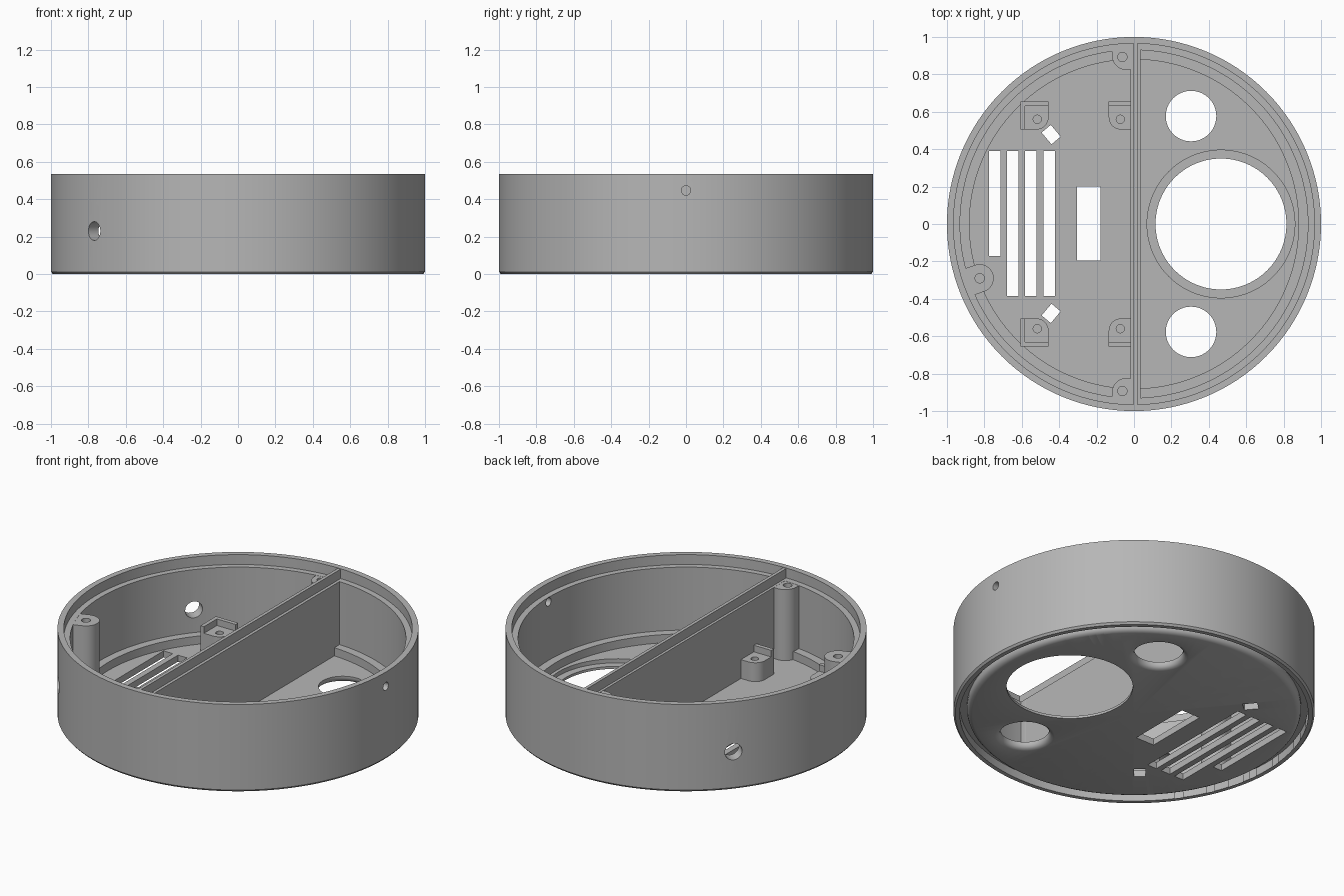
import bpy, bmesh, math
from mathutils import Matrix, Vector

cube = bpy.data.objects.get("Cube")
if cube:
    bpy.data.objects.remove(cube)

grey = bpy.data.materials.new("plain grey")
grey.use_nodes = True
grey.diffuse_color = (0.47, 0.47, 0.47, 1)
grey.node_tree.nodes["Principled BSDF"].inputs["Base Color"].default_value = (0.47, 0.47, 0.47, 1)

HEIGHT, LEDGE, FLOOR = 0.535, 0.475, 0.04


def make(name, bm):
    bmesh.ops.remove_doubles(bm, verts=bm.verts, dist=1e-5)
    bmesh.ops.recalc_face_normals(bm, faces=bm.faces)
    mesh = bpy.data.meshes.new(name)
    bm.to_mesh(mesh)
    bm.free()
    mesh.materials.append(grey)
    obj = bpy.data.objects.new(name, mesh)
    bpy.context.collection.objects.link(obj)
    return obj


def lathe(name, profile, closed, steps=128, centre=(0, 0)):
    """Turn an (r, z) profile around a vertical axis."""
    bm = bmesh.new()
    vs = [bm.verts.new((r, 0, z)) for r, z in profile]
    es = [bm.edges.new(pair) for pair in zip(vs, vs[1:])]
    if closed:
        es.append(bm.edges.new((vs[-1], vs[0])))
    bmesh.ops.spin(bm, geom=vs + es, cent=(0, 0, 0), axis=(0, 0, 1),
                   angle=math.tau, steps=steps)
    bmesh.ops.translate(bm, verts=bm.verts, vec=(*centre, 0))
    return make(name, bm)


def prism(name, points, z0, z1):
    bm = bmesh.new()
    face = bm.faces.new([bm.verts.new((x, y, z0)) for x, y in points])
    new = bmesh.ops.extrude_face_region(bm, geom=[face])["geom"]
    bmesh.ops.translate(bm, vec=(0, 0, z1 - z0),
                        verts=[g for g in new if isinstance(g, bmesh.types.BMVert)])
    return make(name, bm)


def box(name, x0, x1, y0, y1, z0, z1):
    return prism(name, [(x0, y0), (x1, y0), (x1, y1), (x0, y1)], z0, z1)


def arc(cx, cy, r, a0, a1, n=12):
    angles = [math.radians(a0 + (a1 - a0) * i / n) for i in range(n + 1)]
    return [(cx + r * math.cos(a), cy + r * math.sin(a)) for a in angles]


def rod(name, centre, direction, r, length):
    bm = bmesh.new()
    turn = Vector(direction).to_track_quat("Z", "Y").to_matrix().to_4x4()
    bmesh.ops.create_cone(bm, cap_ends=True, segments=32, radius1=r, radius2=r,
                          depth=length, matrix=Matrix.Translation(centre) @ turn)
    return make(name, bm)


def combine(target, tool, operation="DIFFERENCE", keep=False):
    mod = target.modifiers.new("cut", "BOOLEAN")
    mod.operation, mod.solver, mod.object = operation, "EXACT", tool
    bpy.context.view_layer.objects.active = target
    bpy.ops.object.modifier_apply(modifier=mod.name)
    if not keep:
        bpy.data.objects.remove(tool)


def shade(obj):
    bpy.ops.object.select_all(action="DESELECT")
    obj.select_set(True)
    bpy.context.view_layer.objects.active = obj
    bpy.ops.object.shade_smooth_by_angle(angle=math.radians(30))


# Round shell with lid ledge and low inner step
shell = lathe("round_shell", [
    (0, 0), (0.99, 0), (1, 0.012), (1, HEIGHT), (0.965, HEIGHT), (0.965, LEDGE),
    (0.93, LEDGE), (0.93, 0.09), (0.88, 0.09), (0.88, FLOOR), (0, FLOOR)], False)

# Ring groove under the base, with a rounded floor edge
groove = lathe("groove_cutter", [
    (0.895, -0.05), (0.895, 0), (0.91, 0.006), (0.92, 0.016), (0.925, 0.03),
    (0.925, 0.05), (0.965, 0.05), (0.965, -0.05)], True)
groove.hide_render = True
combine(shell, groove, keep=True)

# Large opening with a shallow seat, and two rounded openings
combine(shell, lathe("large_opening", [
    (0, -0.1), (0.35, -0.1), (0.35, 0.015), (0.395, 0.015), (0.395, 0.07), (0, 0.07)],
    False, 96, (0.465, 0)))
for s in (1, -1):
    combine(shell, lathe("small_opening", [
        (0, -0.05), (0.165, -0.05), (0.165, 0), (0.15, 0.005), (0.14, 0.014),
        (0.135, 0.028), (0.135, 0.1), (0, 0.1)], False, 64, (0.305, 0.577 * s)))

# Vent slots, window and slanted slits in the floor
for i, low in enumerate((-0.17, -0.385, -0.385, -0.385)):
    x = -0.745 + 0.097 * i
    combine(shell, box("slot", x - 0.031, x + 0.031, low, 0.39, -0.1, 0.07))
combine(shell, box("window", -0.305, -0.18, -0.195, 0.2, -0.1, 0.07))
for s in (1, -1):
    turn = Matrix.Rotation(math.radians(-50 * s), 2)
    corners = [turn @ Vector(c) + Vector((-0.443, 0.478 * s))
               for c in ((-0.041, -0.032), (0.041, -0.032), (0.041, 0.032), (-0.041, 0.032))]
    combine(shell, prism("slit", corners, -0.1, 0.07))

# Holes through the side wall
for s in (1, -1):
    combine(shell, rod("side_hole", (-0.77, 0.64 * s, 0.23), (-0.77, 0.64 * s, 0), 0.05, 0.3))
combine(shell, rod("pin_hole", (1, 0, 0.447), (1, 0, 0), 0.025, 0.3))
shade(shell)

# Dividing wall with a thin ridge between the two lids
divider = box("dividing_wall", -0.018, 0.036, -0.95, 0.95, 0.02, LEDGE)
combine(divider, groove, keep=True)
box("divider_ridge", -0.002, 0.018, -0.975, 0.975, LEDGE - 0.02, HEIGHT - 0.003)

# Tall screw posts against the wall: centre, radius, hole centre
posts = [("back_post", (-0.04, 0.9), 0.077, (-0.062, 0.893)),
         ("front_post", (-0.04, -0.9), 0.077, (-0.062, -0.893)),
         ("side_post", (-0.825, -0.29), 0.075, (-0.825, -0.29))]
for name, c, r, h in posts:
    a = math.degrees(math.atan2(c[1], c[0]))
    out = Vector(c).normalized()
    side = Vector((-out.y, out.x)) * r
    outline = arc(*c, r, a + 90, a + 270, 24) + [out * 0.955 - side, out * 0.955 + side]
    post = prism(name, outline, 0.02, LEDGE - 0.001)
    combine(post, groove, keep=True)
    combine(post, rod("screw_hole", (*h, LEDGE), (0, 0, 1), 0.025, 0.4))
    shade(post)
bpy.data.objects.remove(groove)

# Board standoffs with a rounded inner corner and raised lips
for s, end in ((1, "back"), (-1, "front")):
    for place, x_out, x_in, hole_x in (("outer", -0.608, -0.457, -0.517),
                                       ("inner", -0.01, -0.135, -0.073)):
        d = 1 if x_in > x_out else -1
        curve = [(x_in - d * 0.065 + d * px, s * (0.57 + py))
                 for px, py in arc(0, 0, 0.065, 0, -90)]
        outline = [(x_out, s * 0.655), (x_in, s * 0.655)] + curve + [(x_out, s * 0.505)]
        stand = prism(f"{end}_{place}_standoff", outline, 0.02, 0.155)
        lo, hi = sorted((x_out, x_in))
        y0, y1 = sorted((s * 0.63, s * 0.655))
        combine(stand, box("lip", lo, hi, y0, y1, 0.1, 0.195), "UNION")
        if place == "outer":
            y0, y1 = sorted((s * 0.505, s * 0.655))
            combine(stand, box("lip", x_out, x_out + 0.024, y0, y1, 0.1, 0.195), "UNION")
        combine(stand, rod("screw_hole", (hole_x, 0.56 * s, 0.15), (0, 0, 1), 0.022, 0.15))
        shade(stand)
